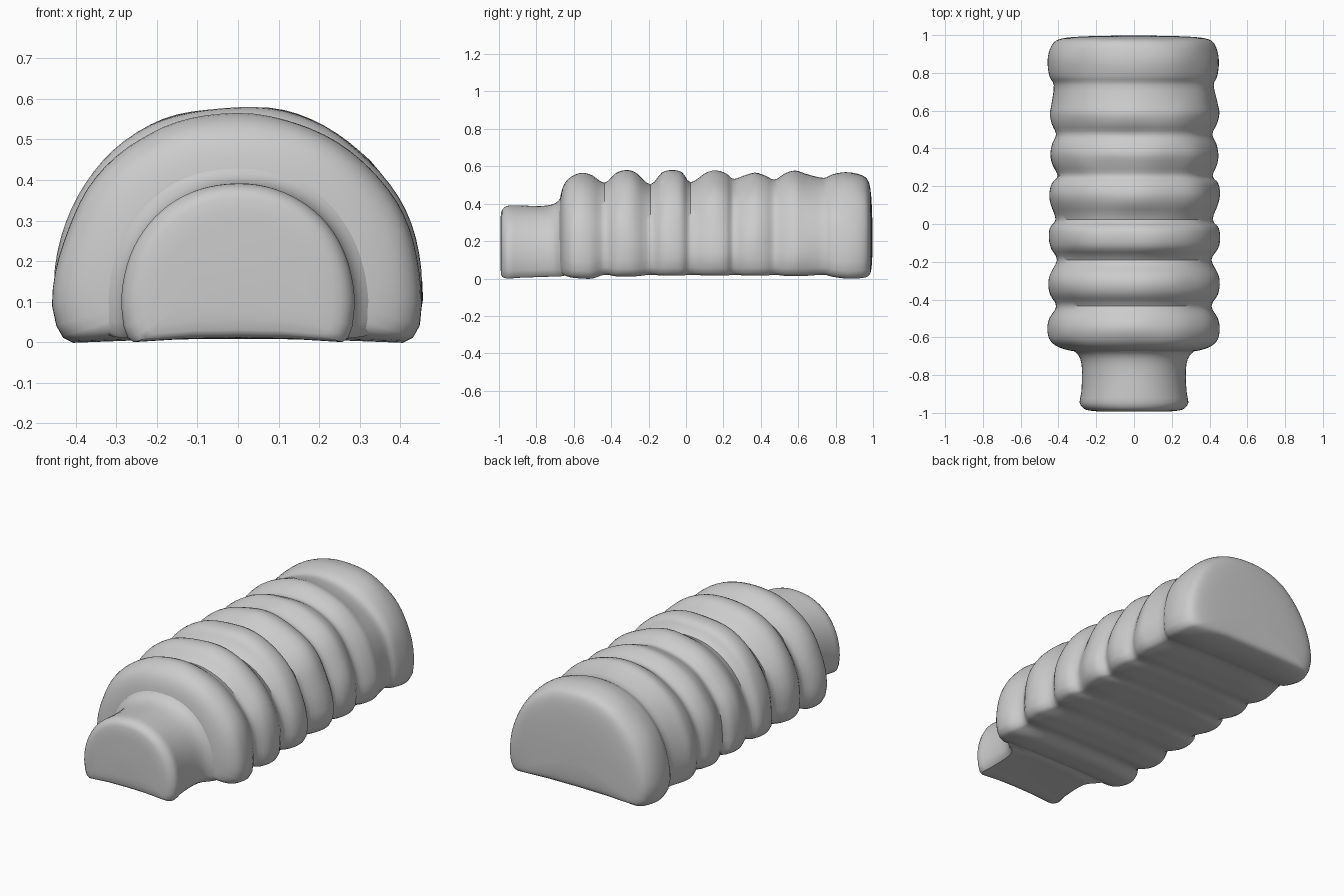
import bpy, bmesh, math
from mathutils import Vector, noise

if "Cube" in bpy.data.objects:
    bpy.data.objects.remove(bpy.data.objects["Cube"])

N = 40  # points around the arch


def section(y, w, top, bot, lump):
    """Flat-bottomed arch with a small chamfered foot on both sides."""
    zc = bot + 0.09
    pts = []
    for i in range(N + 1):
        a = math.pi * i / N
        c, s = math.cos(a), math.sin(a)
        x = w * math.copysign(abs(c) ** 0.95, c)
        z = zc + (top - zc) * s ** 0.95
        d = 1 + lump * noise.noise(Vector((x * 5, y * 5, z * 5)))
        pts.append(Vector((x * d, y, zc + (z - zc) * d)))
    left = [(-0.985, 0.04), (-0.95, 0.012), (-0.9, 0.0), (-0.45, 0.008)]
    foot = left + [(0, 0.01)] + [(-u, v) for u, v in reversed(left)]
    pts += [Vector((u * w, y, bot + v)) for u, v in foot]
    return pts


def smooth_path(st, sub):
    """Catmull-Rom interpolation through the stations."""
    st = [Vector(s) for s in st]
    out = []
    for i in range(len(st) - 1):
        p0, p1, p2, p3 = st[max(i - 1, 0)], st[i], st[i + 1], st[min(i + 2, len(st) - 1)]
        for k in range(sub):
            t = k / sub
            out.append(0.5 * (2 * p1 + (p2 - p0) * t + (2 * p0 - 5 * p1 + 4 * p2 - p3) * t ** 2
                              + (3 * p1 - p0 - 3 * p2 + p3) * t ** 3))
    return out + [st[-1]]


def loft(name, stations, sub, lump):
    bm = bmesh.new()
    rings = [[bm.verts.new(p) for p in section(*s, lump)] for s in smooth_path(stations, sub)]
    n = len(rings[0])
    for a, b in zip(rings, rings[1:]):
        for i in range(n):
            j = (i + 1) % n
            bm.faces.new((a[i], a[j], b[j], b[i]))
    bm.faces.new(rings[0])
    bm.faces.new(rings[-1])
    bmesh.ops.recalc_face_normals(bm, faces=bm.faces[:])
    me = bpy.data.meshes.new(name)
    bm.to_mesh(me)
    bm.free()
    ob = bpy.data.objects.new(name, me)
    bpy.context.collection.objects.link(ob)
    bpy.ops.object.select_all(action='DESELECT')
    ob.select_set(True)
    bpy.context.view_layer.objects.active = ob
    bpy.ops.object.shade_smooth_by_angle(angle=math.radians(40))
    return ob


# Ribbed body: stations are (y, half width, top height, bottom height)
body = [(-0.675, 0.31, 0.42, 0.05), (-0.665, 0.36, 0.475, 0.03),
        (-0.645, 0.41, 0.52, 0.015), (-0.61, 0.445, 0.55, 0.005)]
crests = [(-0.555, 0.455, 0.565, 0.0), (-0.32, 0.457, 0.575, 0.012), (-0.075, 0.455, 0.582, 0.016),
          (0.16, 0.45, 0.575, 0.016), (0.37, 0.447, 0.566, 0.016), (0.585, 0.447, 0.575, 0.014)]
valleys = [(-0.435, 0.412, 0.51), (-0.19, 0.412, 0.502), (0.025, 0.412, 0.513),
           (0.255, 0.41, 0.53), (0.475, 0.415, 0.53), (0.735, 0.422, 0.538)]
for (cy, cw, ct, cb), (vy, vw, vt) in zip(crests, valleys):
    if cy > -0.5:
        body.append((cy - 0.055, cw - 0.01, ct - 0.015, cb))
    body += [(cy, cw, ct, cb), (cy + 0.055, cw - 0.01, ct - 0.015, cb), (vy, vw, vt, 0.02)]
body += [(0.78, 0.443, 0.555, 0.01), (0.85, 0.452, 0.567, 0.0), (0.91, 0.445, 0.562, 0.0),
         (0.955, 0.425, 0.545, 0.005), (0.977, 0.395, 0.515, 0.015), (0.988, 0.34, 0.46, 0.035),
         (0.994, 0.24, 0.38, 0.08), (0.997, 0.1, 0.28, 0.14)]
loft("ribbed_body", body, 3, 0.022)

# Narrow front stub, flaring where it meets the body
neck = [(-0.993, 0.17, 0.3, 0.07), (-0.988, 0.235, 0.355, 0.02), (-0.975, 0.268, 0.378, 0.005),
        (-0.945, 0.287, 0.391, 0.0), (-0.89, 0.278, 0.39, 0.004), (-0.78, 0.275, 0.388, 0.008),
        (-0.715, 0.285, 0.398, 0.01), (-0.68, 0.31, 0.42, 0.01), (-0.65, 0.35, 0.46, 0.015),
        (-0.6, 0.37, 0.47, 0.02)]
loft("front_stub", neck, 2, 0.012)
